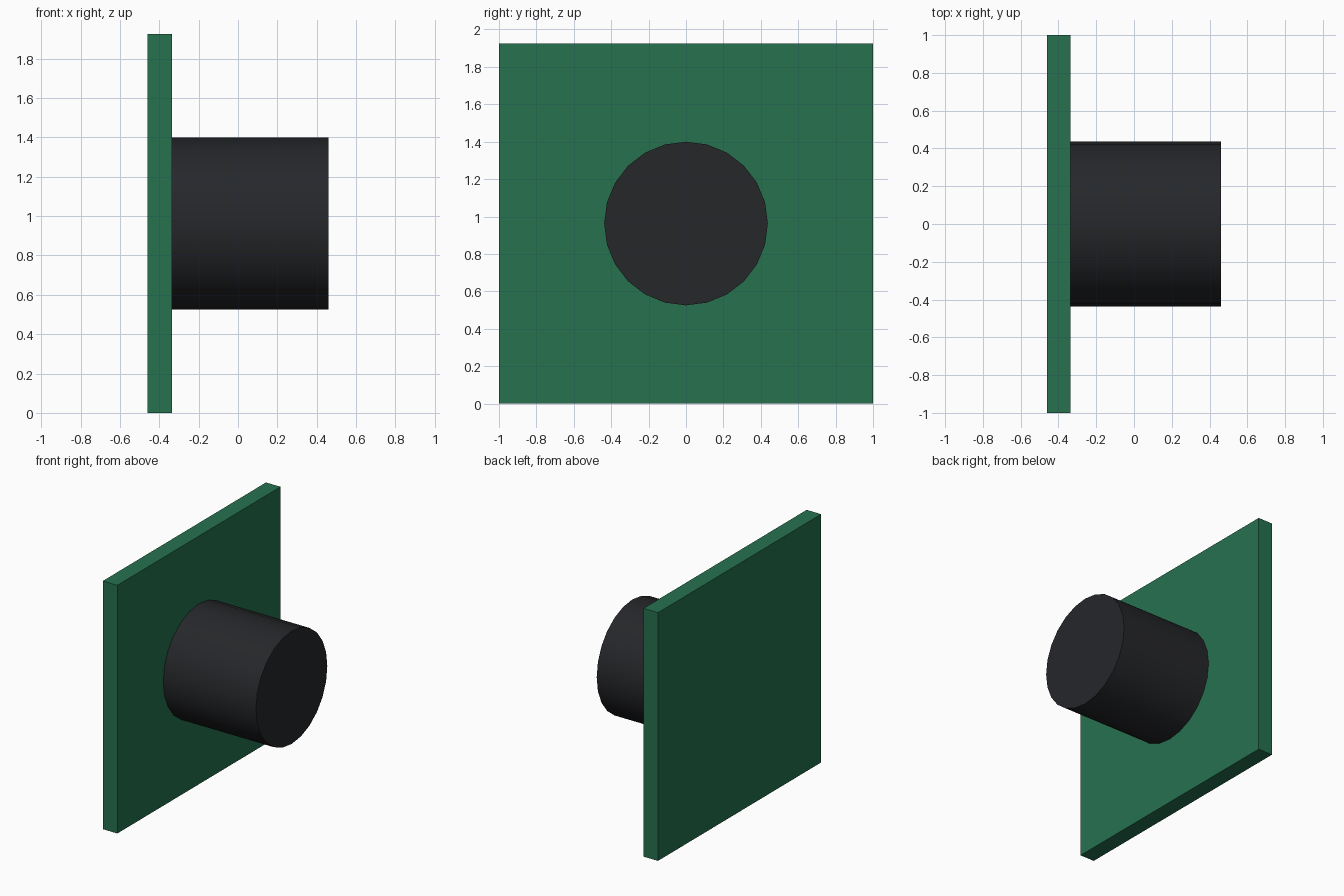
import bpy
from math import pi, radians

if "Cube" in bpy.data.objects:
    bpy.data.objects.remove(bpy.data.objects["Cube"])


def paint(obj, name, rgb):
    mat = bpy.data.materials.new(name)
    mat.diffuse_color = (*rgb, 1.0)
    mat.use_nodes = True
    mat.node_tree.nodes["Principled BSDF"].inputs["Base Color"].default_value = mat.diffuse_color
    obj.data.materials.append(mat)


HEIGHT = 1.925
X_BACK, X_FACE, X_END = -0.46, -0.335, 0.46

# Square backing board
bpy.ops.mesh.primitive_cube_add(size=1, location=((X_BACK + X_FACE) / 2, 0, HEIGHT / 2))
board = bpy.context.object
board.name = "board"
board.scale = (X_FACE - X_BACK, 2.0, HEIGHT)
bpy.ops.object.transform_apply(location=False, rotation=False, scale=True)
paint(board, "board_green", (0.019, 0.165, 0.078))

# Round barrel standing out from the board
bpy.ops.mesh.primitive_cylinder_add(
    vertices=24, radius=0.4375, depth=X_END - X_FACE,
    location=((X_FACE + X_END) / 2, 0, HEIGHT / 2), rotation=(0, pi / 2, 0))
barrel = bpy.context.object
barrel.name = "barrel"
bpy.ops.object.shade_smooth_by_angle(angle=radians(30))
paint(barrel, "barrel_black", (0.019, 0.020, 0.023))
